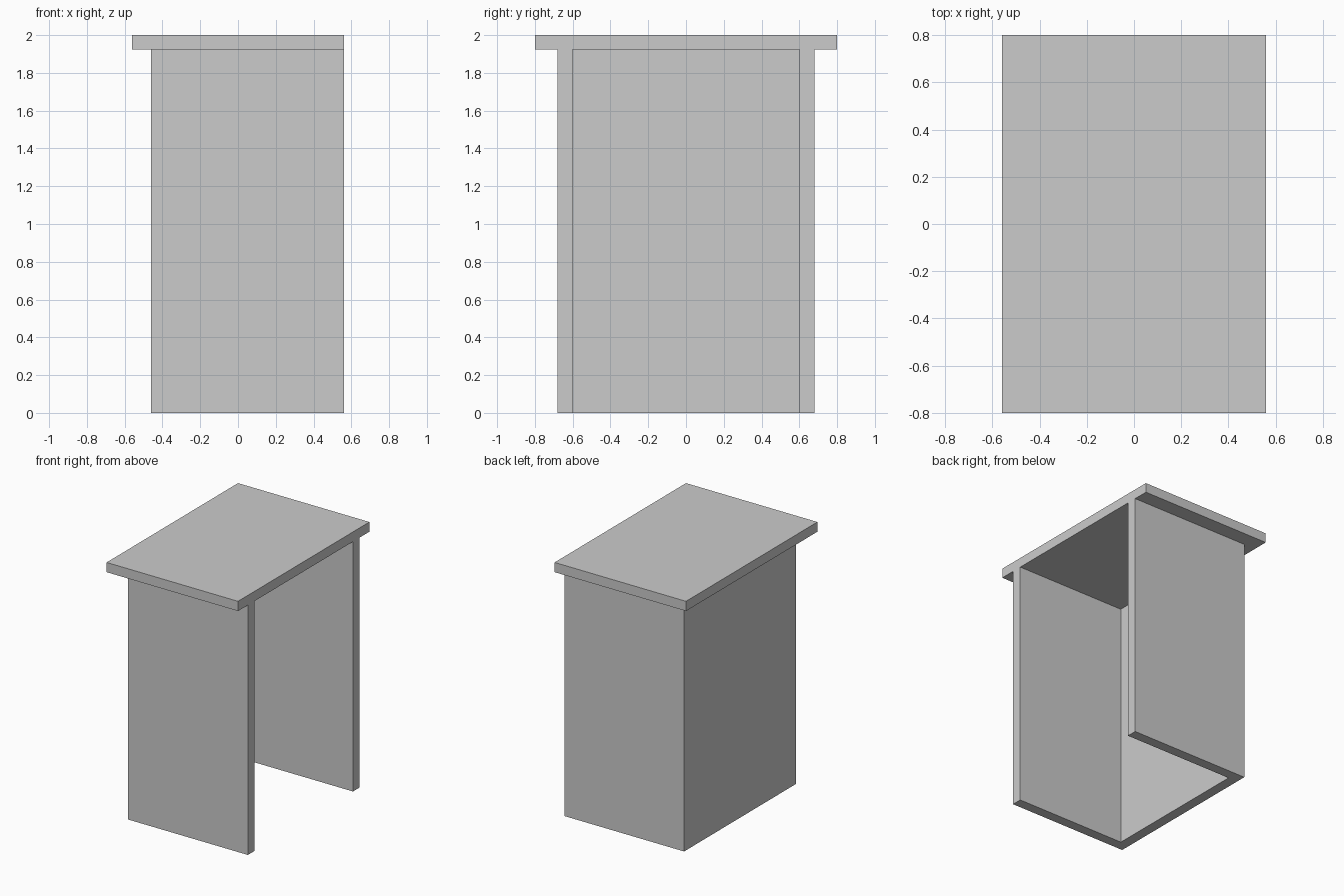
import bpy, bmesh

if "Cube" in bpy.data.objects:
    bpy.data.objects.remove(bpy.data.objects["Cube"])


def prism(name, outline, z0, z1):
    """Solid made by extruding a flat outline from z0 up to z1."""
    bm = bmesh.new()
    base = bm.faces.new([bm.verts.new((x, y, z0)) for x, y in outline])
    ret = bmesh.ops.extrude_face_region(bm, geom=[base], use_keep_orig=True)
    verts = [g for g in ret["geom"] if isinstance(g, bmesh.types.BMVert)]
    bmesh.ops.translate(bm, verts=verts, vec=(0, 0, z1 - z0))
    bmesh.ops.recalc_face_normals(bm, faces=bm.faces)
    mesh = bpy.data.meshes.new(name)
    bm.to_mesh(mesh)
    bm.free()
    obj = bpy.data.objects.new(name, mesh)
    bpy.context.collection.objects.link(obj)
    return obj


OPEN_X, BACK_X = 0.56, -0.46   # open end and closed end of the body
HALF_Y, WALL = 0.68, 0.08
TOP_Z = 1.925

# U-shaped body: two side panels joined by a back panel, open towards +x
half = [(OPEN_X, HALF_Y - WALL), (OPEN_X, HALF_Y), (BACK_X, HALF_Y)]
inner = (BACK_X + WALL, HALF_Y - WALL)
mirrored = [(x, -y) for x, y in reversed(half)]
prism("panel_body", half + mirrored + [(inner[0], -inner[1]), inner], 0, TOP_Z)

# Overhanging top slab, flush with the open end
prism("top_slab", [(-0.56, -0.8), (0.56, -0.8), (0.56, 0.8), (-0.56, 0.8)], TOP_Z, 2.0)
